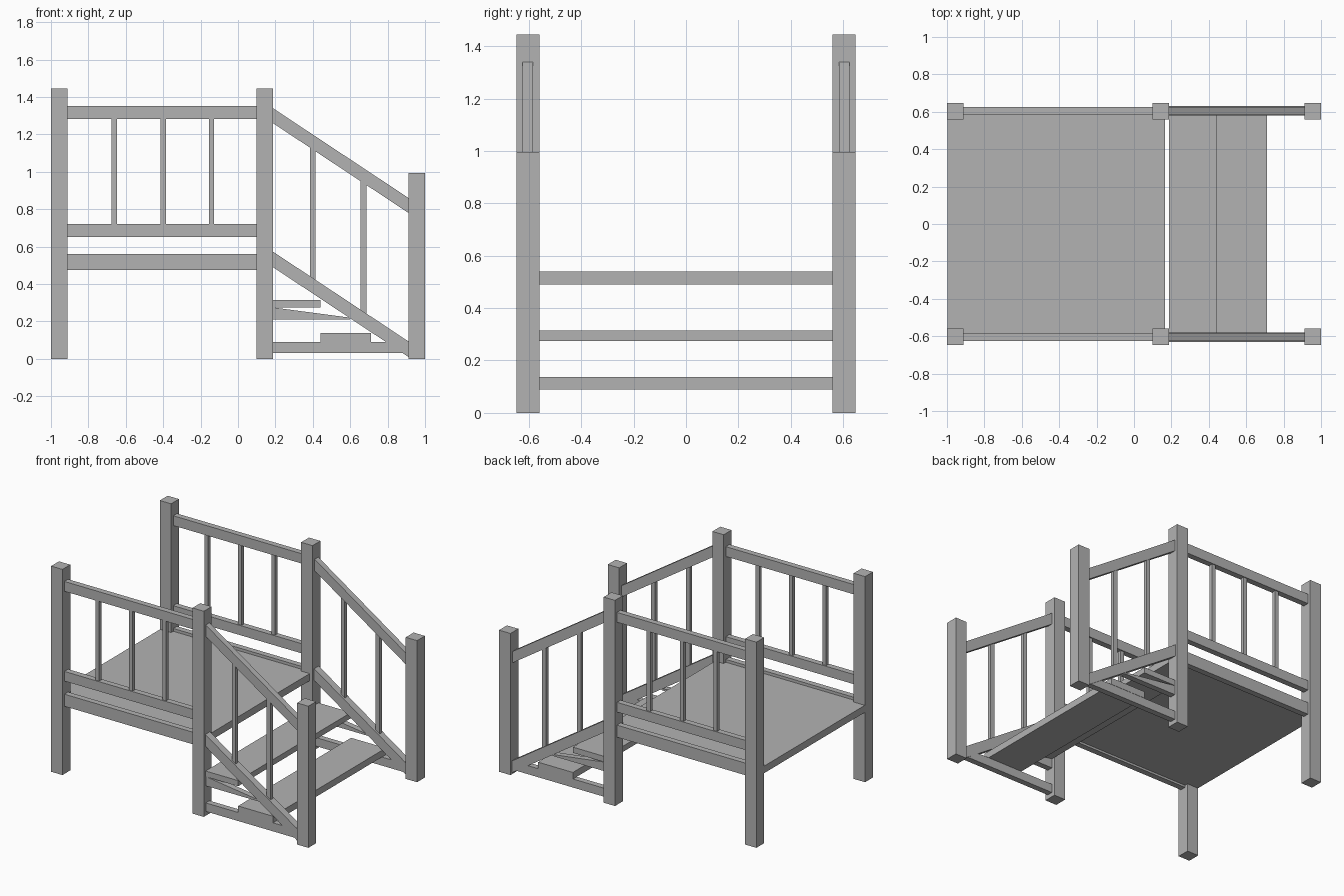
import bpy
import bmesh

cube = bpy.data.objects.get("Cube")
if cube:
    bpy.data.objects.remove(cube, do_unlink=True)

grey = bpy.data.materials.new("plain_grey")
grey.use_nodes = True
colour = (0.45, 0.45, 0.45, 1)
grey.diffuse_color = colour
grey.node_tree.nodes["Principled BSDF"].inputs["Base Color"].default_value = colour


def board(name, x, y, left, right=None):
    """Timber from x[0] to x[1], with (bottom, top) heights at each end."""
    right = right or left
    outline = [(x[0], left[0]), (x[1], right[0]), (x[1], right[1]), (x[0], left[1])]
    bm = bmesh.new()
    face = bm.faces.new([bm.verts.new((px, min(y), pz)) for px, pz in outline])
    moved = bmesh.ops.extrude_face_region(bm, geom=[face])["geom"]
    verts = [v for v in moved if isinstance(v, bmesh.types.BMVert)]
    bmesh.ops.translate(bm, verts=verts, vec=(0, max(y) - min(y), 0))
    bmesh.ops.recalc_face_normals(bm, faces=bm.faces)
    mesh = bpy.data.meshes.new(name)
    bm.to_mesh(mesh)
    bm.free()
    mesh.materials.append(grey)
    bpy.context.collection.objects.link(bpy.data.objects.new(name, mesh))


# Horizontal and sloping spans between the posts
DECK = (-0.912, 0.1)
STAIR = (0.187, 0.912)
SLOPE = (0.86 - 1.34) / (STAIR[1] - STAIR[0])


def sloped(z, x):
    return z + SLOPE * (x - STAIR[0])


for side, s in (("front", -1), ("back", 1)):
    post_y = (s * 0.56, s * 0.647)
    rail_y = (s * 0.584, s * 0.625)
    stair_y = (s * 0.579, s * 0.63)
    bar_y = (s * 0.592, s * 0.618)

    # Posts
    for part, x, top in (("outer", -0.956, 1.445), ("middle", 0.143, 1.445), ("stair", 0.956, 0.995)):
        board(f"{side}_{part}_post", (x - 0.044, x + 0.044), post_y, (0, top))

    # Deck beam and railing
    board(f"{side}_deck_beam", DECK, rail_y, (0.475, 0.56))
    board(f"{side}_lower_rail", DECK, rail_y, (0.652, 0.72))
    board(f"{side}_upper_rail", DECK, rail_y, (1.283, 1.352))
    for i, x in enumerate((-0.661, -0.4, -0.141)):
        board(f"{side}_deck_baluster_{i + 1}", (x - 0.014, x + 0.014), bar_y, (0.71, 1.295))

    # Stair handrail and stringer, cut upright at the posts
    for part, low, high, y in (("handrail", 1.26, 1.34, rail_y), ("stringer", 0.49, 0.573, stair_y)):
        ends = [(sloped(low, x), sloped(high, x)) for x in STAIR]
        board(f"{side}_stair_{part}", STAIR, y, *ends)
    for i, x in enumerate((0.4, 0.671)):
        board(f"{side}_stair_baluster_{i + 1}", (x - 0.015, x + 0.015), bar_y,
              (sloped(0.55, x), sloped(1.28, x)))

    # Tread supports
    board(f"{side}_upper_tread_support", (0.187, 0.6), rail_y, (0.21, 0.275),
          (0.21, 0.22))
    board(f"{side}_lower_tread_support", STAIR, rail_y, (0.03, 0.09))

# Floor and treads
board("deck_floor", (-0.998, 0.165), (-0.584, 0.584), (0.49, 0.54))
board("upper_tread", (0.187, 0.44), (-0.627, 0.627), (0.275, 0.315))
board("lower_tread", (0.44, 0.71), (-0.627, 0.627), (0.09, 0.137))
